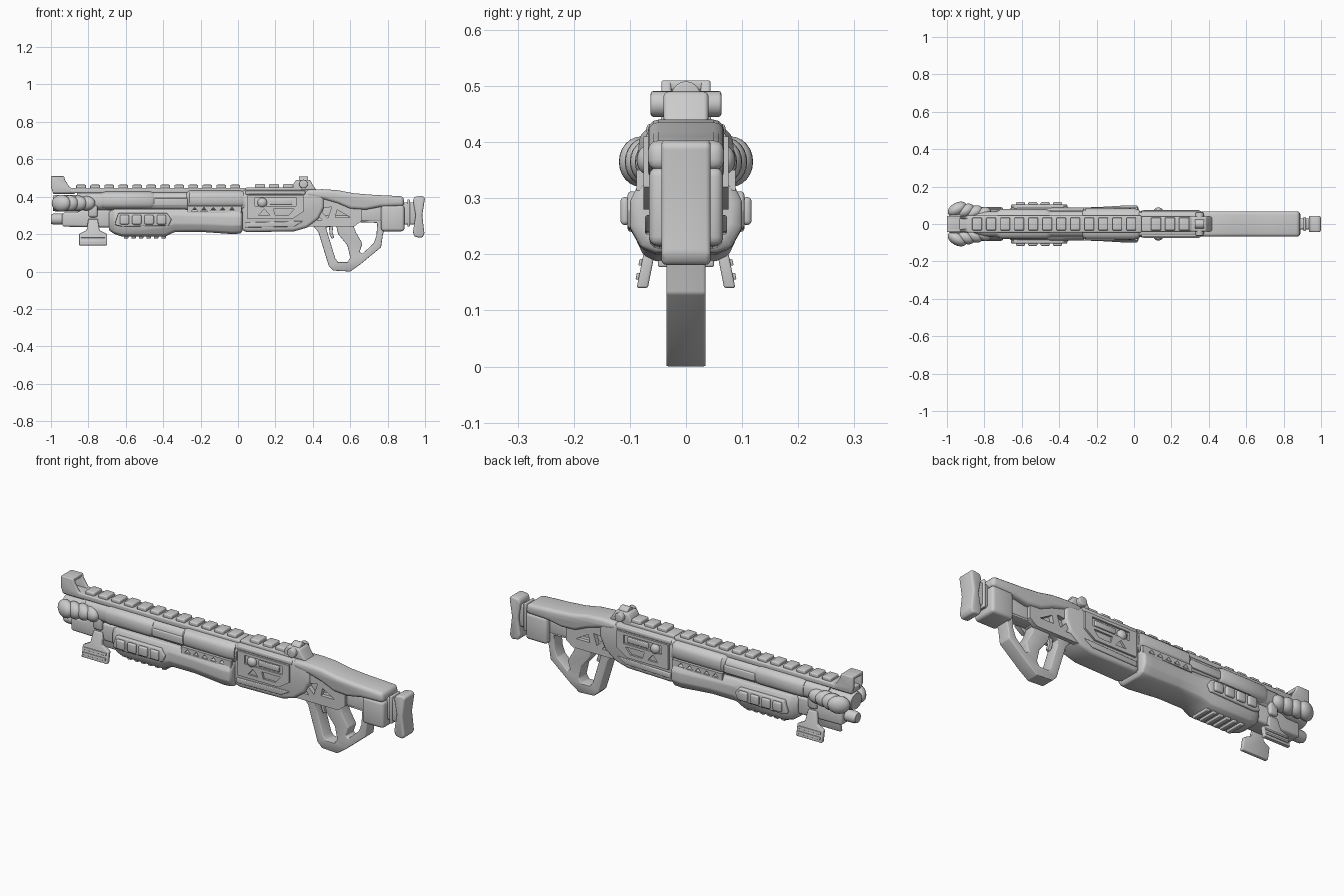
import bpy, bmesh, math
from mathutils import Vector, Matrix
from mathutils.geometry import tessellate_polygon

grey = bpy.data.materials.new("plain_grey")
grey.diffuse_color = (0.6, 0.6, 0.6, 1)


def finish(name, bm, bevel=0.0, angle=38):
    bmesh.ops.recalc_face_normals(bm, faces=bm.faces[:])
    me = bpy.data.meshes.new(name)
    bm.to_mesh(me)
    bm.free()
    me.materials.append(grey)
    ob = bpy.data.objects.new(name, me)
    bpy.context.collection.objects.link(ob)
    for o in bpy.context.selected_objects:
        o.select_set(False)
    bpy.context.view_layer.objects.active = ob
    ob.select_set(True)
    if bevel:
        mod = ob.modifiers.new("bevel", 'BEVEL')
        mod.width, mod.segments = bevel, 3
        mod.limit_method, mod.angle_limit = 'ANGLE', math.radians(25)
        bpy.ops.object.modifier_apply(modifier=mod.name)
    bpy.ops.object.shade_smooth_by_angle(angle=math.radians(angle))
    return ob


def plate(name, outer, y0, y1, bevel=0.006, holes=(), lean=0.0):
    """Side profile in x and z, given thickness from y0 to y1, with optional holes."""
    bm = bmesh.new()
    loops = [outer, *holes]
    sides = []
    for y in (y0, y1):
        rings = [[bm.verts.new((x, y, z)) for x, z in lp] for lp in loops]
        flat = [v for r in rings for v in r]
        if holes:
            for t in tessellate_polygon([[Vector((x, z, 0)) for x, z in lp] for lp in loops]):
                bm.faces.new([flat[i] for i in t])
        else:
            bm.faces.new(flat)
        sides.append(rings)
    for a, b in zip(*sides):
        for i in range(len(a)):
            j = (i + 1) % len(a)
            bm.faces.new((a[i], a[j], b[j], b[i]))
    if holes:
        bmesh.ops.dissolve_limit(bm, angle_limit=0.01, verts=bm.verts[:], edges=bm.edges[:])
    for v in bm.verts:
        v.co.y += lean * (0.2 - v.co.z)
    return finish(name, bm, bevel)


def box(name, x0, x1, y0, y1, z0, z1, bevel=0.006):
    return plate(name, [(x0, z0), (x1, z0), (x1, z1), (x0, z1)], y0, y1, bevel)


def pair(maker, name, pts, y0, y1, **kw):
    lean = kw.pop("lean", 0)
    for s, side in ((-1, "near"), (1, "far")):
        maker(f"{name}_{side}", pts, s * y0, s * y1, lean=s * lean, **kw)


def rect(x0, x1, z0, z1):
    return [(x0, z0), (x1, z0), (x1, z1), (x0, z1)]


def rounded(n, seg=28):
    f = lambda c: math.copysign(abs(c) ** (2 / n), c)
    return [(f(math.cos(2 * math.pi * i / seg)), f(math.sin(2 * math.pi * i / seg))) for i in range(seg)]


# faceted hull section for the pump: narrow keel, wide flanks
HULL = [(0.55, -1), (0.8, -0.85), (1, -0.3), (1, 0.45), (0.82, 1)]
HULL = HULL + [(-y, z) for y, z in reversed(HULL)]


def loft(name, stations, section, bevel=0.0):
    """Stations are (x, half width, bottom, top)."""
    bm = bmesh.new()
    rings = []
    for x, w, lo, hi in stations:
        rings.append([bm.verts.new((x, w * a, (lo + hi) / 2 + (hi - lo) / 2 * b)) for a, b in section])
    for p, q in zip(rings, rings[1:]):
        for i in range(len(p)):
            j = (i + 1) % len(p)
            bm.faces.new((p[i], p[j], q[j], q[i]))
    bm.faces.new(rings[0])
    bm.faces.new(rings[-1])
    return finish(name, bm, bevel)


def blob(name, centre, radii, turn=0.0):
    bm = bmesh.new()
    bmesh.ops.create_uvsphere(bm, u_segments=20, v_segments=12, radius=1)
    bm.transform(Matrix.Translation(centre) @ Matrix.Rotation(turn, 4, 'Z') @ Matrix.Diagonal((*radii, 1)))
    return finish(name, bm)


def knob(name, x, y0, y1, z, r):
    pts = [(x + r * math.cos(i * math.pi / 10), z + r * math.sin(i * math.pi / 10)) for i in range(20)]
    return plate(name, pts, y0, y1, 0.005)


# barrel shroud and sleeves
loft("barrel", [(-0.99, 0.045, .325, .405), (-0.97, 0.055, .32, .41), (-0.8, 0.06, .32, .41), (-0.7, 0.06, .32, .41)], rounded(2.2))
loft("barrel_shroud", [(-0.86, 0.05, .335, .42), (-0.8, 0.068, .33, .425), (0.04, 0.07, .32, .43)], rounded(2.8))
loft("front_sleeve", [(-0.73, 0.07, .335, .425), (-0.71, 0.08, .33, .43), (-0.47, 0.08, .33, .43), (-0.45, 0.07, .335, .425)], rounded(3))
loft("rear_sleeve", [(-0.275, 0.07, .34, .425), (-0.26, 0.083, .335, .435), (0.0, 0.085, .335, .435), (0.03, 0.075, .335, .435)], rounded(3))

# flared muzzle fins
for s in (-1, 1):
    for i in range(4):
        blob(f"muzzle_fin_{i}_{s}", (-0.945 + 0.045 * i, s * (0.08 - 0.009 * i), .365),
             (0.055 if i == 0 else 0.05, 0.034, 0.045 - 0.002 * i), s * 0.5)

# lower tube and its clamp
loft("lower_tube", [(-1, 0.024, .255, .305), (-0.985, 0.03, .25, .31), (-0.6, 0.03, .25, .31)], rounded(2))
plate("tube_clamp", [(-.94, .24), (-.67, .235), (-.67, .33), (-.84, .33), (-.86, .315), (-.94, .315)], -0.05, 0.05, 0.015)
box("barrel_band", -0.8, -0.75, -0.065, 0.065, .29, .36, 0.012)

# hanging side feet
foot = [(-.85, .14), (-.70, .14), (-.70, .2), (-.74, .22), (-.75, .28), (-.80, .28), (-.81, .22), (-.85, .2)]
pair(plate, "foot", foot, 0.056, 0.076, lean=0.2, bevel=0.004)
for k in (.155, .18):
    pair(plate, "foot_rib", rect(-.84, -.71, k, k + .012), 0.074, 0.081, lean=0.2, bevel=0.002)

# pump grip
loft("pump_grip", [(-.69, .06, .22, .32), (-.66, .085, .2, .335), (-.62, .092, .187, .335), (-.39, .095, .187, .335),
                   (-.34, .088, .21, .335), (-.2, .09, .212, .33), (-.03, .1, .2, .33), (.015, .1, .203, .33),
                   (.025, .085, .22, .32)], HULL, 0.006)
panel = [(-.66, .25), (-.64, .312), (-.38, .312), (-.355, .28), (-.37, .245), (-.62, .24)]
pair(plate, "grip_panel", panel, 0.08, 0.104, bevel=0.006)
for i in range(4):
    x = -0.632 + i * 0.066
    pair(plate, f"grip_pad_{i}", rect(x, x + .05, .252, .302), 0.1, 0.117, bevel=0.008)
for i in range(6):
    x = -0.61 + i * 0.04
    box(f"keel_rib_{i}", x, x + .024, -0.05, 0.05, .177, .195, 0.004)
# lattice strip above the pump
tris = [[(x, .322), (x + .036, .322), (x + .018, .343)] for x in (-.25, -.2, -.15, -.1, -.05)]
pair(plate, "lattice_strip", rect(-.27, .02, .314, .35), 0.07, 0.088, bevel=0, holes=tris)
pair(plate, "side_rail", rect(-.45, -.27, .352, .392), 0.06, 0.076, bevel=0.005)

# top rail with teeth
box("top_rail", -0.9, 0.04, -0.045, 0.045, .42, .447, 0.006)
for i in range(12):
    x = -0.865 + i * 0.075
    box(f"rail_tooth_{i}", x, x + .052, -0.034, 0.034, .44, .464, 0.006)
box("rear_rail", 0.04, 0.34, -0.04, 0.04, .42, .45, 0.006)
for i in range(3):
    x = 0.09 + i * 0.075
    box(f"rear_rail_tooth_{i}", x, x + .055, -0.034, 0.034, .44, .468, 0.006)

# hooded front sight
hood = [(-.99, .42), (-.87, .42), (-.87, .44), (-.9, .45), (-.925, .49), (-.93, .51), (-1, .51), (-1, .45)]
pair(plate, "front_sight_side", hood, 0.026, 0.044, bevel=0.005)
box("front_sight_top", -1, -.93, -.035, .035, .492, .51, 0.005)
box("front_sight_base", -.99, -.87, -.04, .04, .415, .445, 0.006)

# rear sight with side knobs and hoop
plate("rear_sight", [(.29, .435), (.42, .435), (.4, .462), (.385, .49), (.31, .49), (.295, .465)], -.04, .04, 0.008)
knob("sight_knobs", 0.35, -0.063, 0.063, .468, 0.023)
pts = [(0.026 * math.cos(a), .482 + .026 * math.sin(a)) for a in [i * math.pi / 12 for i in range(13)]]
loft("sight_hoop", [(.325, .026, .456, .508), (.375, .026, .456, .508)], rounded(2), 0.004)

# receiver
recv = [(.02, .22), (.05, .21), (.3, .215), (.37, .235), (.43, .28), (.46, .34), (.46, .42), (.36, .435), (.02, .435)]
plate("receiver", recv, -0.066, 0.066, 0.018)
port = [[(.09, .35), (.31, .35), (.31, .395), (.09, .395)], [(.11, .3), (.17, .3), (.14, .335)],
        [(.2, .3), (.27, .3), (.3, .335), (.19, .335)]]
cover = [(.05, .28), (.29, .28), (.35, .32), (.35, .41), (.05, .41)]
pair(plate, "receiver_cover", cover, 0.06, 0.076, bevel=0, holes=port)
pair(plate, "port_slide", rect(.17, .29, .358, .386), 0.062, 0.074, bevel=0.004)
for s in (-1, 1):
    blob(f"receiver_knob_{s}", (0.13, s * 0.068, .368), (0.026, 0.02, 0.026))
pair(plate, "receiver_rib", [(.04, .235), (.3, .24), (.35, .27), (.04, .262)], 0.06, 0.073, bevel=0.004)
pair(plate, "receiver_top_rail", rect(.04, .36, .412, .432), 0.045, 0.07, bevel=0.005)

# open bracing between receiver and stock
brace = [(.34, .24), (.62, .24), (.66, .27), (.66, .35), (.46, .40), (.34, .38)]
gaps = [[(.38, .275), (.45, .275), (.4, .33)], [(.43, .335), (.48, .285), (.5, .345)], [(.52, .29), (.6, .29), (.53, .33)]]
pair(plate, "brace", brace, 0.03, 0.055, bevel=0, holes=gaps)
plate("brace_core", [(.36, .26), (.62, .26), (.64, .34), (.46, .38), (.36, .36)], -.032, .032, 0.006)

# shoulder stock
stock = [(.36, .40), (.36, .437), (.45, .44), (.53, .435), (.62, .418), (.72, .41), (.885, .402), (.89, .35), (.76, .345),
         (.68, .33), (.6, .335), (.53, .365), (.46, .385)]
plate("stock", stock, -0.068, 0.068, 0.02)
box("stock_box", .765, .89, -.066, .066, .215, .355, 0.016)
plate("stock_spar", [(.58, .27), (.78, .265), (.78, .35), (.6, .35)], -.038, .038, 0.01)
box("buffer", .88, .955, -.03, .03, .25, .37, 0.012)
box("buffer_ring", .905, .92, -.038, .038, .24, .385, 0.006)
pad = [(.945, .40), (.985, .405), (1, .395), (.985, .30), (.997, .2), (.985, .18), (.945, .185), (.935, .21), (.95, .3), (.935, .38)]
plate("shoulder_pad", pad, -.044, .044, 0.012)

# looped pistol grip
loop = [(.38, .27), (.43, .21), (.485, .03), (.51, .005), (.6, 0), (.65, .035), (.765, .13), (.775, .2), (.79, .24), (.77, .3), (.4, .3)]
front_gap = [(.47, .235), (.525, .245), (.535, .2), (.585, .14), (.6, .075), (.585, .05), (.535, .05), (.52, .07)]
rear_gap = [(.61, .265), (.745, .26), (.74, .19), (.725, .15), (.665, .095), (.65, .105), (.665, .15), (.63, .21)]
plate("grip_loop", loop, -.035, .035, 0.007, holes=[front_gap, rear_gap])
plate("trigger", [(.485, .25), (.51, .25), (.505, .21), (.515, .18), (.5, .175), (.49, .2)], -.01, .01, 0.003)
